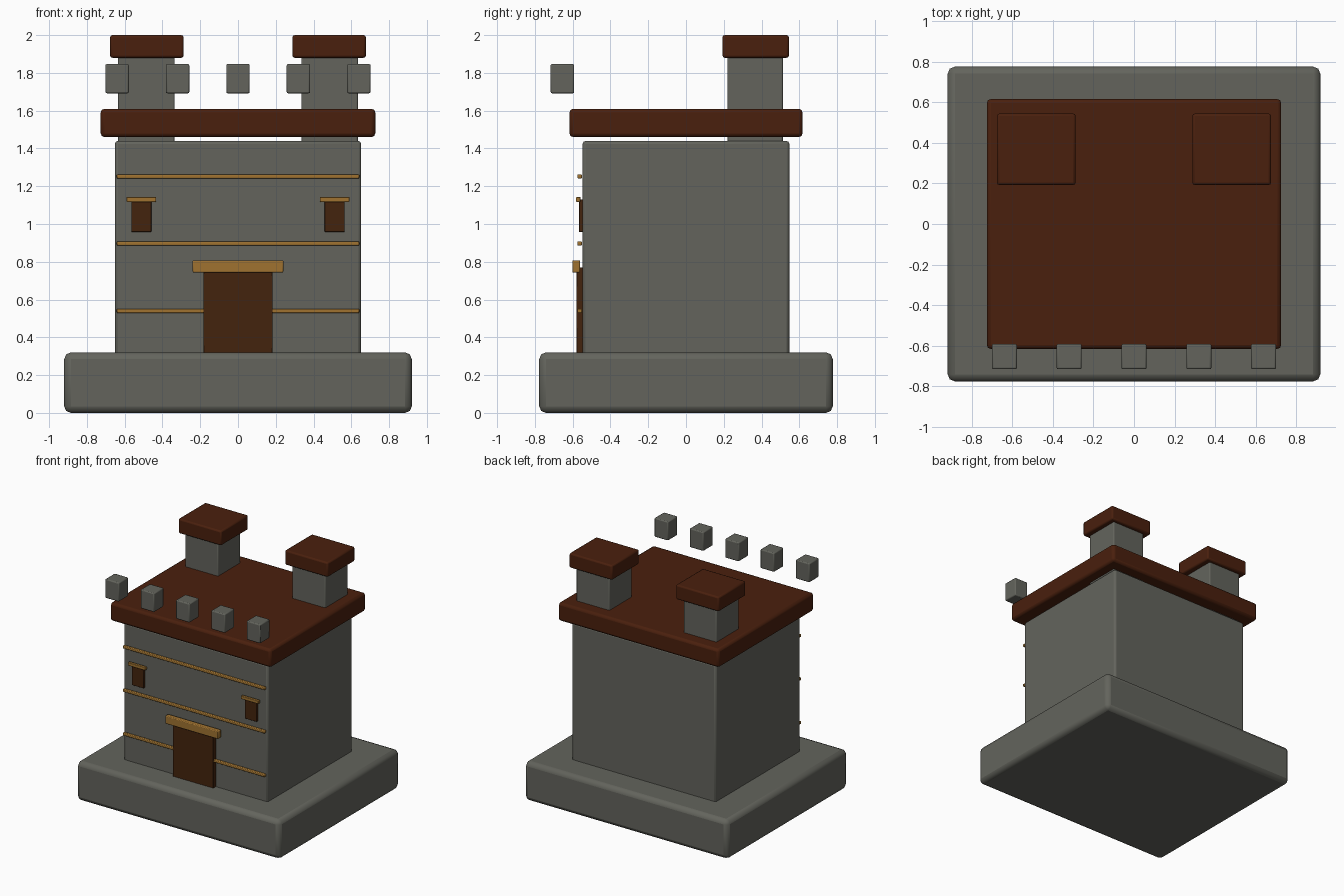
import bpy

cube = bpy.data.objects.get("Cube")
if cube:
    bpy.data.objects.remove(cube, do_unlink=True)


def material(name, rgb):
    mat = bpy.data.materials.new(name)
    mat.use_nodes = True
    color = (*rgb, 1)
    mat.diffuse_color = color
    mat.node_tree.nodes["Principled BSDF"].inputs["Base Color"].default_value = color
    return mat


stone = material("grey stone", (0.125, 0.127, 0.108))
roof_brown = material("reddish brown", (0.068, 0.014, 0.004))
wood = material("dark wood", (0.057, 0.017, 0.004))
gold = material("golden trim", (0.35, 0.17, 0.03))


def box(name, x, y, z, mat, bevel):
    """Bevelled box between (low, high) limits on each axis."""
    bpy.ops.mesh.primitive_cube_add(size=1)
    obj = bpy.context.object
    obj.name = name
    obj.location = [(a + b) / 2 for a, b in (x, y, z)]
    obj.scale = [b - a for a, b in (x, y, z)]
    bpy.ops.object.transform_apply(location=False, rotation=False, scale=True)
    obj.data.materials.append(mat)
    mod = obj.modifiers.new("soft edges", "BEVEL")
    mod.width = bevel
    mod.segments = 2
    bpy.ops.object.shade_smooth_by_angle()
    return obj


# Main masses
box("base", (-0.92, 0.92), (-0.777, 0.777), (0, 0.32), stone, 0.035)
box("walls", (-0.652, 0.652), (-0.547, 0.547), (0.30, 1.44), stone, 0.016)
box("roof", (-0.727, 0.727), (-0.617, 0.617), (1.46, 1.61), roof_brown, 0.02)

# Rear towers with caps
for side, s in (("left", 1), ("right", -1)):
    box(side + "_tower", sorted((s * 0.335, s * 0.635)), (0.22, 0.513),
        (1.42, 1.89), stone, 0.008)
    box(side + "_tower_cap", sorted((s * 0.288, s * 0.677)), (0.193, 0.545),
        (1.88, 2.0), roof_brown, 0.012)

# Row of battlement blocks
for i in range(5):
    x = (i - 2) * 0.32
    box(f"battlement_{i + 1}", (x - 0.062, x + 0.062), (-0.717, -0.592),
        (1.692, 1.847), stone, 0.008)

# Horizontal trim bands on the front
for i, z in enumerate((0.54, 0.897, 1.252)):
    box(f"trim_band_{i + 1}", (-0.642, 0.642), (-0.575, -0.551),
        (z - 0.011, z + 0.011), gold, 0.005)

# Door and lintel
box("door", (-0.183, 0.183), (-0.58, -0.54), (0.31, 0.77), wood, 0.003)
box("door_lintel", (-0.24, 0.24), (-0.602, -0.561), (0.743, 0.808), gold, 0.006)

# Front windows and lintels
for side, s in (("left", 1), ("right", -1)):
    c = s * 0.512
    box(side + "_window", (c - 0.053, c + 0.053), (-0.566, -0.54),
        (0.958, 1.13), wood, 0.003)
    box(side + "_window_lintel", (c - 0.079, c + 0.079), (-0.582, -0.558),
        (1.117, 1.143), gold, 0.004)
